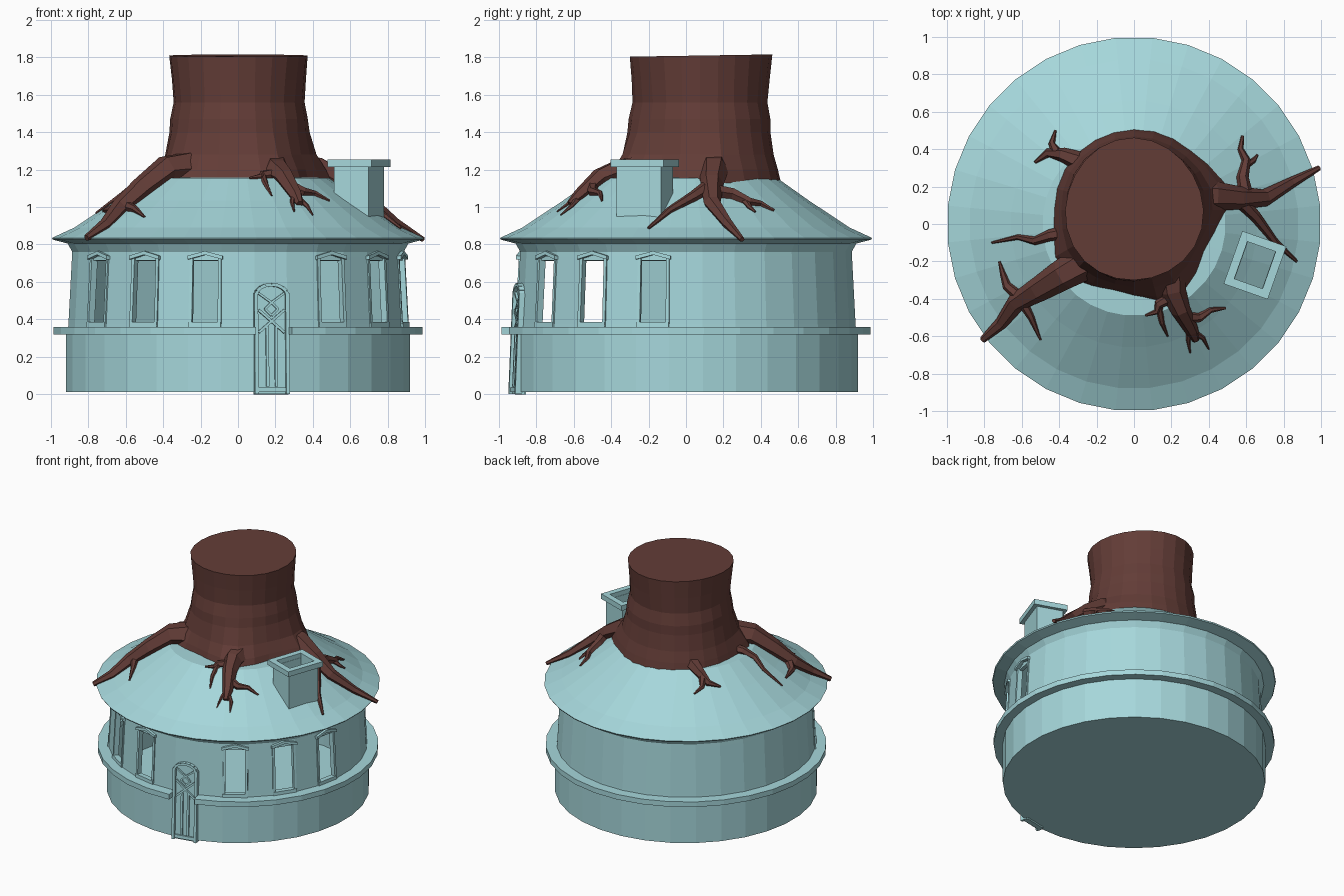
import bpy, bmesh, math
from mathutils import Matrix, Vector

if "Cube" in bpy.data.objects:
    bpy.data.objects.remove(bpy.data.objects["Cube"])


def material(name, rgb):
    m = bpy.data.materials.new(name)
    m.use_nodes = True
    m.diffuse_color = (*rgb, 1)
    m.node_tree.nodes["Principled BSDF"].inputs["Base Color"].default_value = (*rgb, 1)
    return m


BLUE = material("pale_blue", (0.38, 0.68, 0.71))
BROWN = material("bark_brown", (0.125, 0.046, 0.038))
SEGS = 32
STEP = 2 * math.pi / SEGS
DOOR_SEG = 1
WINDOW_SEGS = (-5, -3, -1, 3, 5, 7)


def finish(bm, name, mat):
    bmesh.ops.recalc_face_normals(bm, faces=bm.faces)
    me = bpy.data.meshes.new(name)
    bm.to_mesh(me)
    bm.free()
    me.materials.append(mat)
    ob = bpy.data.objects.new(name, me)
    bpy.context.collection.objects.link(ob)
    return ob


def lathe(name, profile, skip=(), loop=False, cap=False):
    """Revolve (radius, z) points; skip holds (band, segment) openings."""
    bm = bmesh.new()
    rings = [[bm.verts.new((r * math.sin((i - 0.5) * STEP), -r * math.cos((i - 0.5) * STEP), z))
              for i in range(SEGS)] for r, z in profile]
    for b in range(len(rings) if loop else len(rings) - 1):
        lo, hi = rings[b], rings[(b + 1) % len(rings)]
        for i in range(SEGS):
            if (b, i) not in skip:
                j = (i + 1) % SEGS
                bm.faces.new((lo[i], lo[j], hi[j], hi[i]))
    if cap:
        bm.faces.new(rings[0])
    if loop:
        bmesh.ops.holes_fill(bm, edges=bm.edges, sides=4)
    return finish(bm, name, BLUE)


def box(bm, M, lo, hi):
    lo, hi = Vector(lo), Vector(hi)
    size = Matrix.Diagonal((*(hi - lo), 1))
    bmesh.ops.create_cube(bm, size=1, matrix=M @ Matrix.Translation((lo + hi) / 2) @ size)


def bar(bm, M, p, q, width, y0, y1):
    """Flat bar between two (x, z) points."""
    d = Vector(q) - Vector(p)
    R = Matrix.Translation((p[0], 0, p[1])) @ Matrix.Rotation(-math.atan2(d.y, d.x), 4, 'Y')
    box(bm, M @ R, (0, y0, -width / 2), (d.length, y1, width / 2))


def prism(bm, M, pts, y0, y1):
    """Extrude an (x, z) outline from y0 to y1."""
    a, b = ([bm.verts.new(M @ Vector((x, y, z))) for x, z in pts] for y in (y0, y1))
    bm.faces.new(a)
    bm.faces.new(b[::-1])
    for i in range(len(pts)):
        j = (i + 1) % len(pts)
        bm.faces.new((a[i], a[j], b[j], b[i]))


def wall_frame(seg, r, tilt):
    """Local axes on a wall face: x along it, -y outward, z up."""
    return (Matrix.Rotation(seg * STEP, 4, 'Z') @ Matrix.Translation((0, -r, 0))
            @ Matrix.Rotation(-tilt, 4, 'X'))


# Walls with window openings, ledge and roof
openings = {(3, s % SEGS) for s in WINDOW_SEGS} | {(0, DOOR_SEG), (1, DOOR_SEG)}
lathe("wall", [(0.925, 0.01), (0.925, 0.33), (0.912, 0.36), (0.911, 0.375),
               (0.892, 0.735), (0.89, 0.77)], openings, cap=True)
lathe("ledge", [(0.9, 0.32), (0.99, 0.32), (0.99, 0.36), (0.9, 0.36)],
      {(b, DOOR_SEG) for b in range(4)}, loop=True)
SLOPE = [(1.0, 0.835), (0.88, 0.89), (0.66, 1.035), (0.49, 1.155), (0.02, 1.17)]
lathe("roof", [(0.89, 0.76), (0.915, 0.805), (0.995, 0.826)] + SLOPE)

# Window frames with peaked heads
bm = bmesh.new()
for s in WINDOW_SEGS:
    M = wall_frame(s, 0.925, 0.053)
    for side in (-1, 1):
        bar(bm, M, (side * 0.08, 0.365), (side * 0.077, 0.735), 0.018, -0.008, 0.03)
    box(bm, M, (-0.088, -0.012, 0.36), (0.088, 0.03, 0.385))
    prism(bm, M, [(-0.095, 0.72), (-0.095, 0.74), (0, 0.765), (0.095, 0.74), (0.095, 0.72),
                  (0, 0.745)], -0.022, 0.03)
    box(bm, M, (-0.08, 0.004, 0.715), (0.08, 0.03, 0.745))
finish(bm, "window_frames", BLUE)

# Arched door with lattice
bm = bmesh.new()
M = wall_frame(DOOR_SEG, 0.93, 0.042)
arch = [(0.085 * math.cos(t * math.pi / 8), 0.53 + 0.055 * math.sin(t * math.pi / 8))
        for t in range(9)]
prism(bm, M, [(0.085, 0)] + arch + [(-0.085, 0)], 0, 0.04)
for p, q in zip(arch, arch[1:]):
    bar(bm, M, p, q, 0.018, -0.02, 0.03)
for side in (-1, 1):
    box(bm, M, (side * 0.085 - 0.01, -0.02, 0), (side * 0.085 + 0.01, 0.03, 0.54))
    bar(bm, M, (side * 0.024, 0.04), (side * 0.024, 0.36), 0.016, -0.013, 0.01)
    bar(bm, M, (side * 0.07, 0.33), (-side * 0.07, 0.45), 0.014, -0.013, 0.01)
    for z in (0.42, 0.49):
        bar(bm, M, (0, z), (side * 0.035, 0.455), 0.012, -0.013, 0.01)
    bar(bm, M, (0, 0.49), (side * 0.07, 0.54), 0.012, -0.013, 0.01)
box(bm, M, (-0.08, -0.013, 0.01), (0.08, 0.01, 0.035))
finish(bm, "door", BLUE)


# Hollow chimney and cap
def square_tube(bm, M, w, d, t, z0, z1):
    for s in (-1, 1):
        x, y = s * (w - t) / 2, s * (d - t) / 2
        box(bm, M, (x - t / 2, -d / 2, z0), (x + t / 2, d / 2, z1))
        box(bm, M, (-w / 2 + t, y - t / 2, z0), (w / 2 - t, y + t / 2, z1))


bm = bmesh.new()
M = Matrix.Translation((0.647, -0.22, 0)) @ Matrix.Rotation(math.radians(-19.5), 4, 'Z')
square_tube(bm, M, 0.195, 0.25, 0.02, 0.93, 1.22)
square_tube(bm, M, 0.25, 0.3, 0.045, 1.215, 1.255)
finish(bm, "chimney", BLUE)

# Stump trunk, flaring towards the main roots
bm = bmesh.new()
SIDES = 24
rings = []
for z, r, flare in [(1.13, 0.425, 0.09), (1.2, 0.41, 0.07), (1.28, 0.388, 0.035), (1.4, 0.37, 0.01),
                    (1.47, 0.368, 0), (1.56, 0.35, 0), (1.68, 0.358, 0), (1.81, 0.37, 0)]:
    ring = []
    for i in range(SIDES):
        a = 2 * math.pi * i / SIDES
        bump = sum(max(0, math.cos(a - math.radians(d))) ** 12 for d in (8, 219, 298))
        rad = r + flare * bump + 0.006 * math.sin(3 * a + 5 * z)
        top = 0.006 * math.sin(a) if z > 1.8 else 0
        ring.append(bm.verts.new((rad * math.cos(a), 0.075 + 1.03 * rad * math.sin(a), z + top)))
    rings.append(ring)
for lo, hi in zip(rings, rings[1:]):
    for i in range(SIDES):
        j = (i + 1) % SIDES
        bm.faces.new((lo[i], lo[j], hi[j], hi[i]))
bm.faces.new(rings[-1])
finish(bm, "trunk", BROWN)


# Roots lying on the roof
def roof_z(x, y):
    r = math.hypot(x, y)
    for (r0, z0), (r1, z1) in zip(SLOPE, SLOPE[1:]):
        if r >= r1:
            return z0 + (z1 - z0) * (r - r0) / (r1 - r0)
    return SLOPE[-1][1]


def root(bm, w0, w1, *path, n=6):
    last, pts = len(path) - 1, []
    for k, (x, y) in enumerate(path):
        w = w0 + (w1 - w0) * k / last
        pts.append((Vector((x, y, roof_z(x, y) + 0.5 * w)), w))
    prev = None
    for k, (p, w) in enumerate(pts):
        d = (pts[min(k + 1, last)][0] - pts[max(k - 1, 0)][0]).normalized()
        u = d.cross(Vector((0, 0, 1))).normalized()
        v = u.cross(d)
        ring = [bm.verts.new(p + w * (u * math.cos(2 * math.pi * i / n) + v * math.sin(2 * math.pi * i / n)))
                for i in range(n)]
        if prev:
            for i in range(n):
                bm.faces.new((prev[i], prev[(i + 1) % n], ring[(i + 1) % n], ring[i]))
        else:
            bm.faces.new(ring)
        prev = ring
    bm.faces.new(prev)


bm = bmesh.new()
root(bm, 0.10, 0.018, (-.22, -.18), (-.38, -.27), (-.51, -.35), (-.63, -.42), (-.71, -.53), (-.81, -.62))
root(bm, 0.035, 0.007, (-.6, -.4), (-.68, -.33), (-.7, -.27), (-.72, -.2))
root(bm, 0.032, 0.006, (-.6, -.41), (-.55, -.5), (-.5, -.62))
finish(bm, "root_front_right", BROWN)

bm = bmesh.new()
root(bm, 0.085, 0.02, (.2, -.22), (.21, -.36), (.25, -.46), (.31, -.57), (.33, -.62))
root(bm, 0.035, 0.006, (.27, -.5), (.35, -.5), (.41, -.46), (.49, -.45))
root(bm, 0.035, 0.006, (.2, -.39), (.13, -.43), (.12, -.47), (.06, -.49))
root(bm, 0.022, 0.005, (.13, -.43), (.15, -.53), (.18, -.6))
root(bm, 0.02, 0.004, (.3, -.57), (.29, -.62), (.3, -.69))
root(bm, 0.02, 0.004, (.32, -.58), (.37, -.61), (.4, -.67))
finish(bm, "root_front", BROWN)

bm = bmesh.new()
root(bm, 0.095, 0.014, (.3, .15), (.43, .15), (.56, .14), (.7, .14), (.84, .22), (.99, .3))
root(bm, 0.042, 0.008, (.55, .14), (.65, .04), (.75, -.09), (.87, -.2))
root(bm, 0.042, 0.008, (.6, .14), (.58, .25), (.6, .34), (.57, .4), (.58, .47))
root(bm, 0.022, 0.006, (.59, .31), (.64, .34), (.66, .37))
finish(bm, "root_left", BROWN)

bm = bmesh.new()
root(bm, 0.04, 0.006, (-.33, -.04), (-.45, -.06), (-.53, -.09), (-.62, -.07), (-.76, -.1))
finish(bm, "root_right", BROWN)

bm = bmesh.new()
root(bm, 0.055, 0.008, (-.28, .33), (-.38, .37), (-.46, .38), (-.53, .33))
root(bm, 0.03, 0.006, (-.41, .38), (-.44, .43), (-.42, .5))
finish(bm, "root_back", BROWN)
